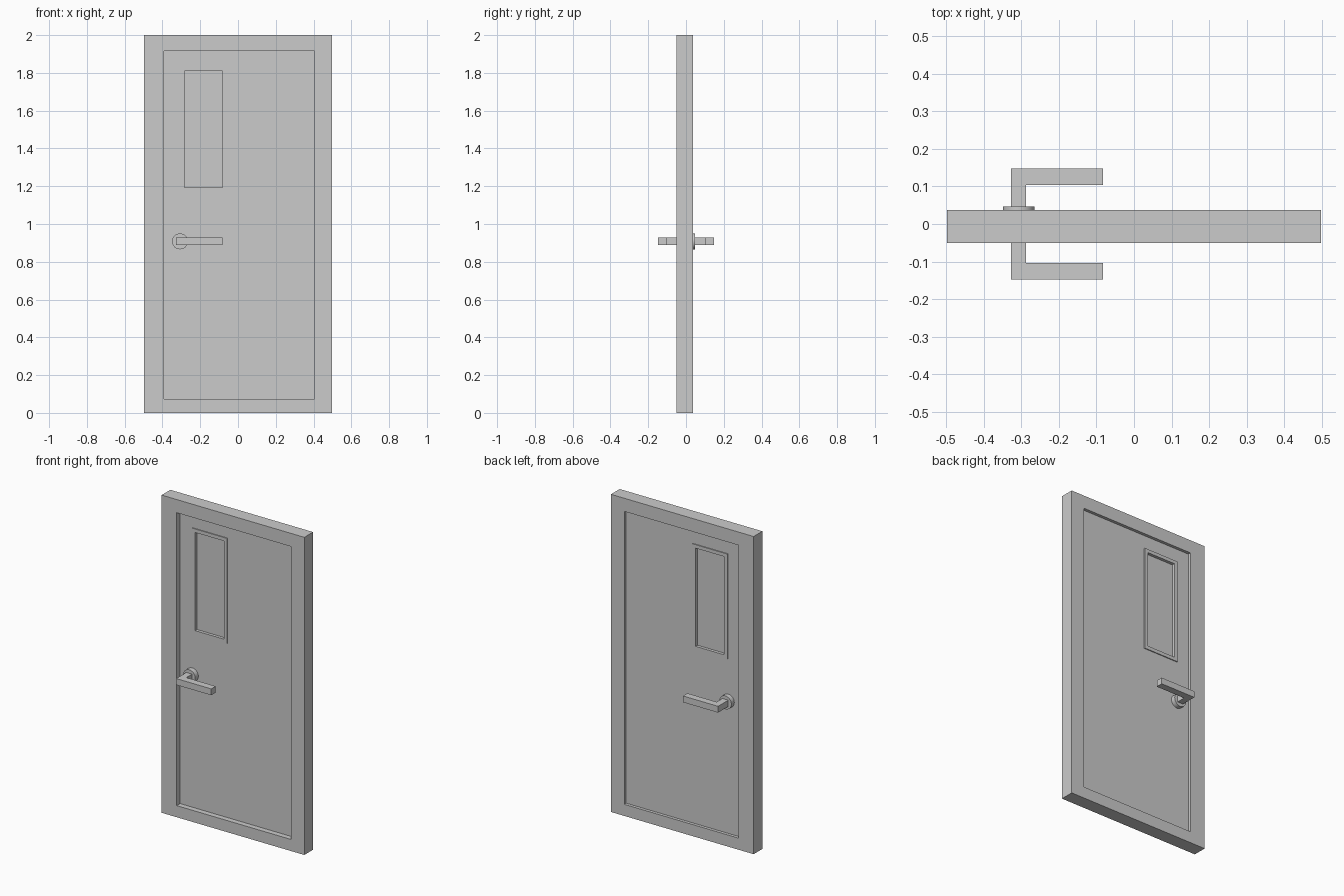
import bpy, bmesh, math
from mathutils import Matrix

if "Cube" in bpy.data.objects:
    bpy.data.objects.remove(bpy.data.objects["Cube"])


def finish(name, bm):
    bmesh.ops.recalc_face_normals(bm, faces=bm.faces)
    me = bpy.data.meshes.new(name)
    bm.to_mesh(me)
    bm.free()
    ob = bpy.data.objects.new(name, me)
    bpy.context.collection.objects.link(ob)
    return ob


def rect(x0, x1, z0, z1):
    return [(x0, z0), (x1, z0), (x1, z1), (x0, z1)]


def prism(name, outline, y0, y1):
    """Extrude an (x, z) outline along y."""
    bm = bmesh.new()
    face = bm.faces.new([bm.verts.new((x, y0, z)) for x, z in outline])
    ext = bmesh.ops.extrude_face_region(bm, geom=[face])["geom"]
    for v in ext:
        if isinstance(v, bmesh.types.BMVert):
            v.co.y = y1
    return finish(name, bm)


def ring(name, outer, inner, y0, y1):
    """Rectangular ring: outer outline with a rectangular hole."""
    bm = bmesh.new()
    loops = [[bm.verts.new((x, y, z)) for x, z in pts]
             for pts, y in ((outer, y0), (outer, y1), (inner, y1), (inner, y0))]
    for a, b in zip(loops, loops[1:] + loops[:1]):
        for i in range(4):
            j = (i + 1) % 4
            bm.faces.new((a[i], a[j], b[j], b[i]))
    return finish(name, bm)


PANEL_F, PANEL_B = -0.016, 0.018
MID = (PANEL_F + PANEL_B) / 2
opening = rect(-0.392, 0.404, 0.073, 1.917)
window = rect(-0.283, -0.083, 1.193, 1.811)

# Door frame, leaf and glass
ring("door_frame", rect(-0.497, 0.497, 0, 2), opening, -0.05, 0.037)
ring("door_leaf", opening, window, PANEL_F, PANEL_B)
prism("window_pane", window, MID - 0.004, MID + 0.004)

HX, HZ = -0.307, 0.908
lever = [(HX - 0.02, 0), (HX + 0.02, 0), (HX + 0.02, 0.104), (-0.083, 0.104),
         (-0.083, 0.148), (HX - 0.02, 0.148)]

# Trim, rose and lever on both sides
for side, s, face in (("front", -1, PANEL_F), ("back", 1, PANEL_B)):
    ring("window_trim_" + side, rect(-0.305, -0.061, 1.171, 1.833), window,
         face, face + s * 0.006)

    bm = bmesh.new()
    y1 = s * 0.047
    bmesh.ops.create_cone(
        bm, cap_ends=True, segments=32, radius1=0.042, radius2=0.042,
        depth=abs(y1 - face),
        matrix=Matrix.Translation((HX, (y1 + face) / 2, HZ)) @ Matrix.Rotation(math.pi / 2, 4, "X"))
    ob = finish("handle_rose_" + side, bm)
    for p in ob.data.polygons:
        p.use_smooth = len(p.vertices) == 4

    bm = bmesh.new()
    f = bm.faces.new([bm.verts.new((x, s * max(y, 0.01), HZ - 0.02)) for x, y in lever])
    ext = bmesh.ops.extrude_face_region(bm, geom=[f])["geom"]
    for v in ext:
        if isinstance(v, bmesh.types.BMVert):
            v.co.z = HZ + 0.02
    finish("handle_lever_" + side, bm)
